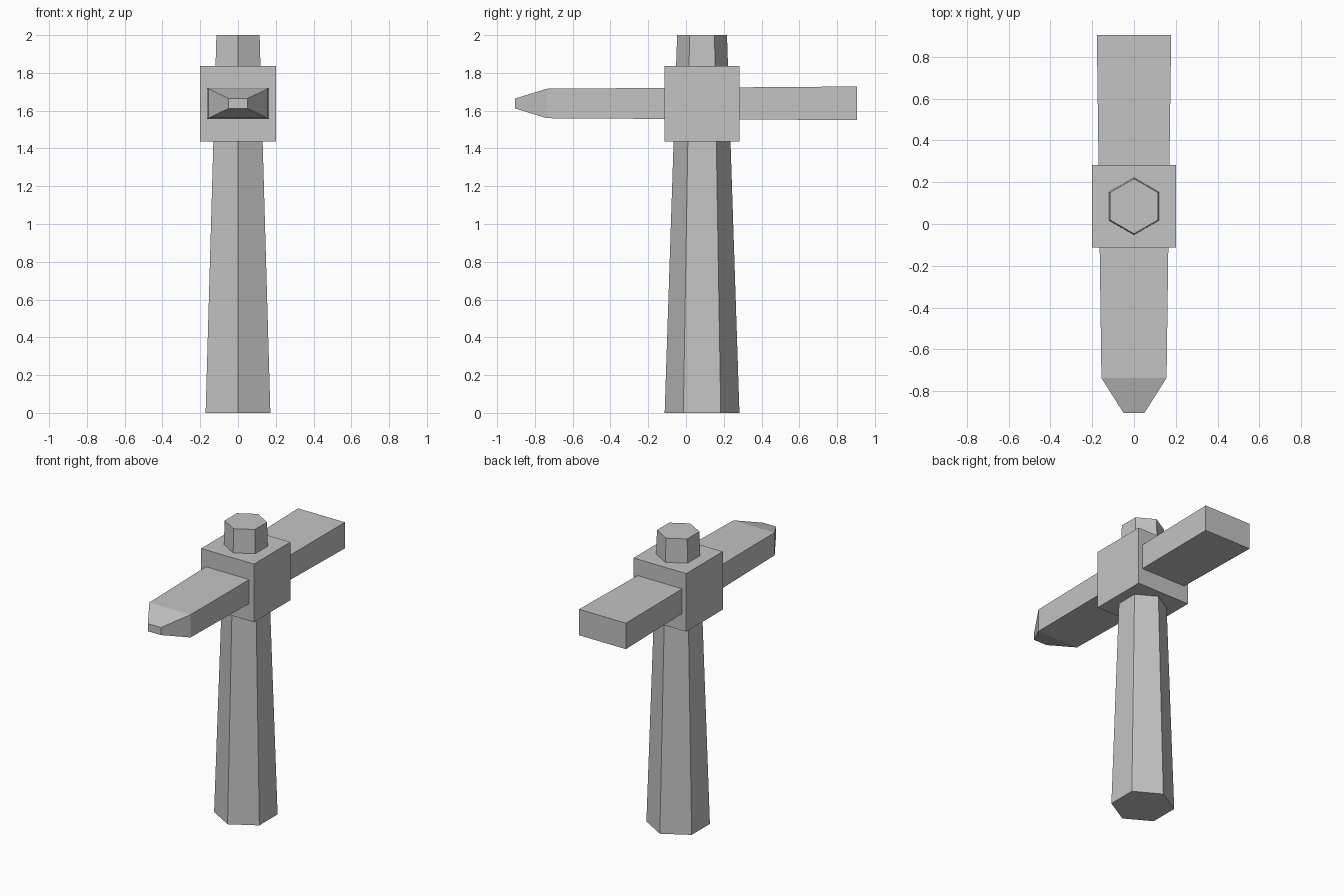
import bpy, bmesh, math

if "Cube" in bpy.data.objects:
    bpy.data.objects.remove(bpy.data.objects["Cube"], do_unlink=True)

CENTRE_Y = 0.085  # axis of the handle and the collar

grey = bpy.data.materials.new("plain_grey")
grey.use_nodes = True
colour = (0.55, 0.55, 0.55, 1)
grey.diffuse_color = colour
grey.node_tree.nodes["Principled BSDF"].inputs["Base Color"].default_value = colour


def loft(name, rings):
    """Bridge equal-length rings of points and cap both ends."""
    bm = bmesh.new()
    loops = [[bm.verts.new(p) for p in ring] for ring in rings]
    n = len(loops[0])
    for a, b in zip(loops, loops[1:]):
        for i in range(n):
            j = (i + 1) % n
            bm.faces.new((a[i], a[j], b[j], b[i]))
    bm.faces.new(loops[0])
    bm.faces.new(loops[-1])
    bmesh.ops.recalc_face_normals(bm, faces=bm.faces)
    mesh = bpy.data.meshes.new(name)
    bm.to_mesh(mesh)
    bm.free()
    mesh.materials.append(grey)
    obj = bpy.data.objects.new(name, mesh)
    bpy.context.collection.objects.link(obj)
    return obj


def hexagon(radius, z):
    """Horizontal hexagon with corners pointing front and back."""
    angles = [math.radians(90 + 60 * i) for i in range(6)]
    return [(radius * math.cos(a), CENTRE_Y + radius * math.sin(a), z) for a in angles]


def section(y, half_width, low, high):
    """Upright rectangle across the head."""
    w = half_width
    return [(-w, y, low), (w, y, low), (w, y, high), (-w, y, high)]


# Tapered six-sided handle, running up through the collar
loft("handle", [hexagon(0.198, 0), hexagon(0.132, 2)])

# Square collar
loft("collar", [section(CENTRE_Y + s * 0.198, 0.2, 1.438, 1.836) for s in (-1, 1)])

# Head bar: blunt point in front, slightly wider flat back
loft("head_bar", [
    section(-0.905, 0.05, 1.612, 1.664),
    section(-0.737, 0.156, 1.56, 1.716),
    section(0.905, 0.178, 1.55, 1.728),
])
